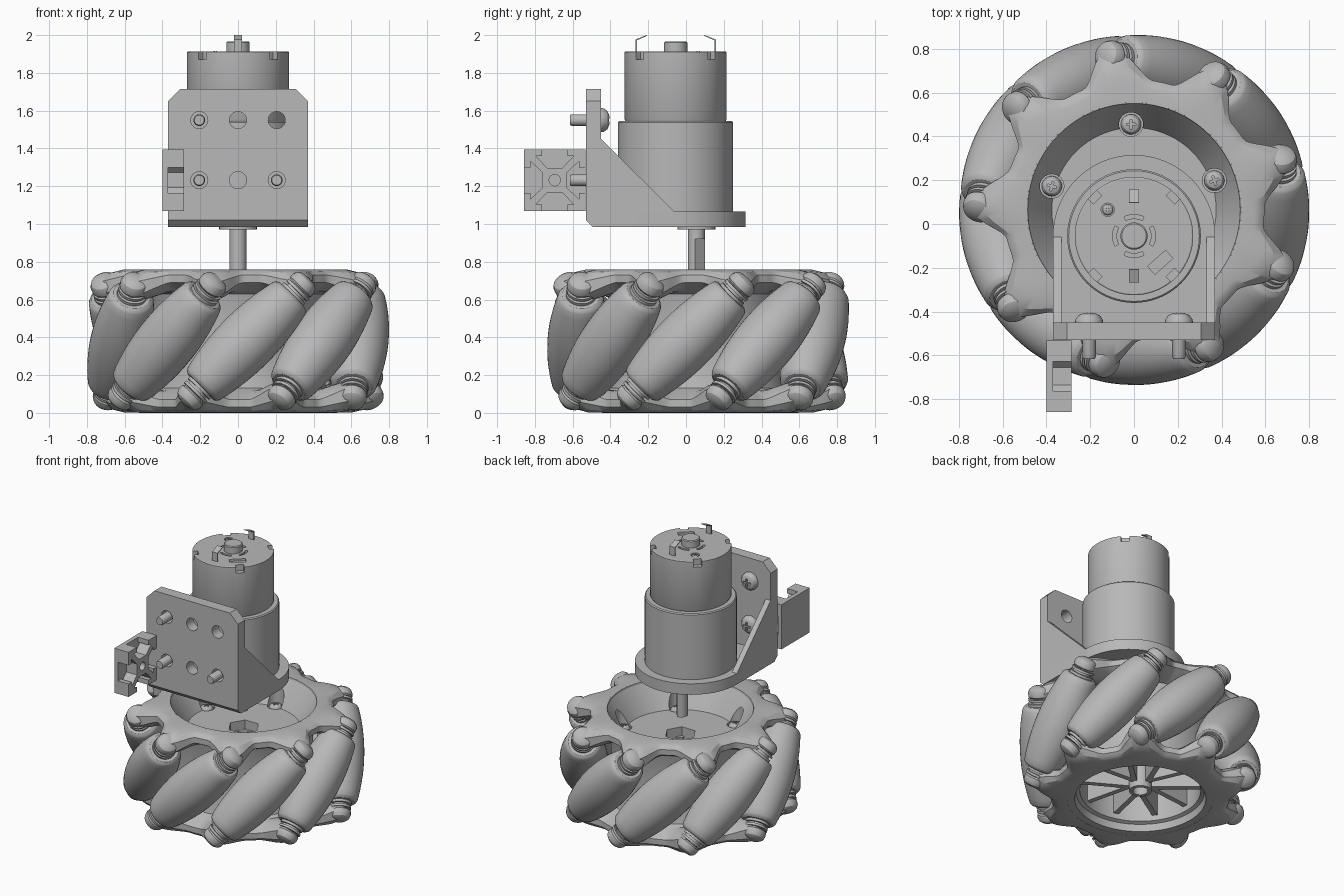
import bpy, bmesh
from math import radians, cos, sin, pi
from mathutils import Matrix, Vector

if "Cube" in bpy.data.objects:
    bpy.data.objects.remove(bpy.data.objects["Cube"], do_unlink=True)

grey = bpy.data.materials.new("plain grey")
grey.use_nodes = True
COLOUR = (0.48, 0.48, 0.48, 1)
grey.diffuse_color = COLOUR
grey.node_tree.nodes["Principled BSDF"].inputs["Base Color"].default_value = COLOUR
parts = []


def add(name, mesh, matrix=Matrix()):
    ob = bpy.data.objects.new(name, mesh)
    bpy.context.collection.objects.link(ob)
    ob.matrix_world = matrix
    parts.append(ob)
    return ob


def finish(name, bm, matrix=Matrix()):
    bmesh.ops.remove_doubles(bm, verts=bm.verts, dist=1e-5)
    bmesh.ops.recalc_face_normals(bm, faces=bm.faces)
    mesh = bpy.data.meshes.new(name)
    bm.to_mesh(mesh)
    bm.free()
    mesh.materials.append(grey)
    return add(name, mesh, matrix)


def sweep(name, section, steps=48, closed=False, matrix=Matrix()):
    """Turn a section of (radius, height) points, or a function of angle, round z."""
    bm = bmesh.new()
    rings = []
    for i in range(steps):
        a = 2 * pi * i / steps
        pts = section(a) if callable(section) else section
        rings.append([bm.verts.new((r * cos(a), r * sin(a), z)) for r, z in pts])
    n = len(rings[0])
    for i in range(steps):
        p, q = rings[i], rings[(i + 1) % steps]
        for j in range(n if closed else n - 1):
            k = (j + 1) % n
            bm.faces.new((p[j], q[j], q[k], p[k]))
    return finish(name, bm, matrix)


def rod(name, r, a, b, matrix=Matrix(), steps=32):
    return sweep(name, [(0, a), (r, a), (r, b), (0, b)], steps, matrix=matrix)


def prism(name, pts, axis, a, b, matrix=Matrix()):
    """Extrude an outline along x, y or z."""
    place = {"X": lambda u, v: (a, u, v), "Y": lambda u, v: (u, a, v),
             "Z": lambda u, v: (u, v, a)}[axis]
    bm = bmesh.new()
    face = bm.faces.new([bm.verts.new(place(u, v)) for u, v in pts])
    out = bmesh.ops.extrude_face_region(bm, geom=[face])
    shift = Vector([(b - a) * (axis == c) for c in "XYZ"])
    bmesh.ops.translate(bm, vec=shift, verts=[v for v in out["geom"] if isinstance(v, bmesh.types.BMVert)])
    return finish(name, bm, matrix)


def box(name, size, matrix):
    bm = bmesh.new()
    bmesh.ops.create_cube(bm, size=1, matrix=Matrix.Diagonal((*size, 1)))
    return finish(name, bm, matrix)


def cut(ob, cutters):
    """Subtract the cutters for good and remove them."""
    for c in cutters:
        mod = ob.modifiers.new("cut", "BOOLEAN")
        mod.operation, mod.solver, mod.object = "DIFFERENCE", "EXACT", c
    bpy.context.view_layer.update()
    deps = bpy.context.evaluated_depsgraph_get()
    mesh = bpy.data.meshes.new_from_object(ob.evaluated_get(deps))
    ob.modifiers.clear()
    ob.data = mesh
    for c in cutters:
        parts.remove(c)
        bpy.data.objects.remove(c, do_unlink=True)


def at(x, y, z):
    return Matrix.Translation((x, y, z))


def turn(deg, axis="Z"):
    return Matrix.Rotation(radians(deg), 4, axis)


def arc(r, start, end, n=40):
    angles = [radians(start + (end - start) * i / n) for i in range(n + 1)]
    return [(r * cos(t), r * sin(t)) for t in angles]


# ---- wheel: nine slanted rollers
COUNT, R, MID, PHASE = 9, 0.64, 0.38, -6
WHEEL = at(0, 0.065, 0)
barrel = [(0.16 - 0.38 * s * s, s) for s in [i * 0.04 for i in range(9)]]
end = [(0.113, 0.333), (0.098, 0.343), (0.08, 0.343), (0.08, 0.36), (0.062, 0.36),
       (0.062, 0.374), (0.078, 0.374), (0.078, 0.39), (0.05, 0.39), (0.05, 0.42), (0, 0.42)]
side = barrel + end
roller = [(r, -s) for r, s in reversed(side[1:])] + side
boss = [(0, .395), (.068, .395), (.076, .405), (.076, .43), (.066, .452), (.045, .466), (0, .472)]
first = mount = None
for i in range(COUNT):
    pose = WHEEL @ turn(PHASE + i * 360 / COUNT) @ at(R, 0, MID) @ turn(-45, "X")
    if first is None:
        first = sweep("roller", roller, 40, matrix=pose)
        mount = sweep("roller_mount", boss, 24, matrix=pose)
    else:
        add("roller", first.data, pose)
        add("roller_mount", mount.data, pose)
    add("roller_mount", mount.data, pose @ turn(180, "X"))


# ---- wheel: lobed side plates, the lower one flipped about a roller centre
def lobed(a):
    d = (a * 180 / pi - 19 + 20) % 40 - 20
    w = max(0, 1 - abs(d) / (14 if d > 0 else 18))
    w = w * w * (3 - 2 * w)
    ro = 0.595 + 0.15 * w
    return [(0.45, 0.62), (0.485, 0.76), (0.55 + 0.06 * w, 0.758), (0.575 + 0.11 * w, 0.75 - 0.01 * w),
            (ro, 0.73 - 0.04 * w), (ro, 0.69 - 0.08 * w), (0.56 + 0.08 * w, 0.67 - 0.07 * w), (0.5, 0.64)]


plate = sweep("upper_side_plate", lobed, 216, True, WHEEL)
flip = turn(PHASE) @ at(0, 0, MID) @ turn(180, "X") @ at(0, 0, -MID) @ turn(-PHASE)
add("lower_side_plate", plate.data, WHEEL @ flip)

# ---- wheel: dished drum with hexagonal socket and screw recesses
drum = sweep("drum", [(0, .5), (0, .575), (.375, .575), (.43, .67), (.49, .76), (.5, .7), (.46, .6),
                      (.46, .16), (.5, .06), (.49, .001), (.435, .001), (.425, .05), (.40, .06), (.40, .5)],
             72, matrix=WHEEL)
SCREWS = [WHEEL @ turn(20 + i * 72) @ at(0.39, 0, 0.56) for i in range(5)]
cut(drum, [rod("hex_cutter", 0.107, 0.45, 0.7, WHEEL, 6)]
    + [rod("recess_cutter", 0.055, 0, 0.3, pose) for pose in SCREWS])

# ---- wheel: hub tube and paired spokes
sweep("hub_tube", [(.05, .06), (.075, .06), (.075, .4), (.12, .42), (.12, .51), (.1, .51), (.1, .44), (.05, .42)],
      32, True, WHEEL)
for i in range(5):
    for off in (-13, 13):
        box("spoke", (0.35, 0.036, 0.41),
            WHEEL @ turn(55 + i * 72) @ at(0.235, off * 0.0065, 0.305) @ turn(off))

# ---- cross-head screws: one shape reused
screw = sweep("screw", [(0, -.165), (.026, -.165), (.031, -.155), (.031, 0), (.064, 0), (.062, .015),
                        (.048, .034), (.025, .044), (0, .046)], 28)
cut(screw, [box("cross_cutter", s, at(0, 0, 0.045)) for s in ((.06, .014, .04), (.014, .0601, .04))])
screw_mesh = screw.data
parts.remove(screw)
bpy.data.objects.remove(screw)
for pose in SCREWS:
    add("wheel_screw", screw_mesh, pose @ Matrix.Scale(0.72, 4))
for x, z in ((-.205, 1.55), (-.205, 1.232), (.205, 1.232)):
    add("bracket_screw", screw_mesh, at(x, -0.45, z) @ turn(-90, "X"))

# ---- bracket
CY = -0.055
rim = [(x, y + CY) for x, y in arc(.37, 0, 180)]
prism("bracket_base", rim + [(-.37, -.45), (.37, -.45)], "Z", .985, 1.065)
back = prism("bracket_upright", [(-.37, .985), (.37, .985), (.37, 1.65), (.305, 1.715), (-.305, 1.715), (-.37, 1.65)],
             "Y", -.53, -.45)
holes = [rod("hole_cutter", 0.045, -0.2, 0.2, at(x, -0.49, z) @ turn(90, "X"))
         for x in (-.205, 0, .205) for z in (1.55, 1.232)]
cut(back, holes + [box("edge_cutter", (1, .05, .05), at(0, -.53, .985) @ turn(45, "X"))])
for s in (-1, 1):
    prism("bracket_gusset", [(-.45, 1.065), (-.06, 1.065), (-.45, 1.45)], "X", s * .33, s * .37)

# ---- slotted rail offcut with closed end
RY, RZ, h = -.695, 1.232, 0.163
slot = [(-h, h), (-.068, h), (-.068, .128), (-.10, .128), (-.04, .065)]
slot += [(-u, v) for u, v in reversed(slot[1:])]
outline = []
for k in range(4):
    c, s = round(cos(k * pi / 2)), round(sin(k * pi / 2))
    outline += [(RY + u * c + v * s, RZ - u * s + v * c) for u, v in slot]
rail = prism("slotted_rail", outline, "X", -.37, -.285)
cut(rail, [rod("bore_cutter", .03, -.2, .2, at(-.33, RY, RZ) @ turn(90, "Y"))])
prism("rail_end", [(RY - h, RZ - h), (RY + h, RZ - h), (RY + h, RZ + h), (RY - h, RZ + h)], "X", -.4, -.37)

# ---- motor and gearbox
MOTOR = at(0, CY, 0)
sweep("gearbox", [(0, 1.06), (.305, 1.06), (.305, 1.538), (.298, 1.545), (0, 1.545)], 72, matrix=MOTOR)
can = sweep("motor_can", [(0, 1.54), (.262, 1.54), (.27, 1.555), (.27, 1.91), (.264, 1.914), (0, 1.914)], 72, matrix=MOTOR)
vent = arc(.098, -28, 28, 10) + arc(.08, 28, -28, 10)
cutters = []
for k in range(4):
    cutters.append(box("notch_cutter", (.05, .055, .1), MOTOR @ turn(45 + 90 * k) @ at(.26, 0, 1.92)))
    cutters.append(prism("vent_cutter", vent, "Z", 1.89, 1.95, MOTOR @ turn(90 * k)))
cutters.append(box("window_cutter", (.11, .05, .03), MOTOR @ at(.12, -.12, 1.914) @ turn(42)))
cutters.append(rod("pit_cutter", .03, 1.9, 1.95, MOTOR @ at(-.12, .12, 0)))
cut(can, cutters)
add("motor_screw", screw_mesh, MOTOR @ at(-.12, .12, 1.897) @ Matrix.Scale(0.4, 4))
sweep("rear_bearing", [(0, 1.9), (.062, 1.9), (.062, 1.96), (.056, 1.966), (0, 1.966)], 32, matrix=MOTOR)
for s in (-1, 1):
    path = [(.205, 1.9), (.205, 1.972), (.15, 1.997), (.153, 2.0), (.213, 1.977), (.213, 1.9)]
    prism("terminal", [(CY + s * y, z) for y, z in path], "X", -.022, .022)

# ---- output shaft with a flat
AXLE = at(0, 0.055, 0)
rod("shaft_collar", .1, .972, .99, AXLE)
shaft = rod("output_shaft", .045, .71, .98, AXLE)
cut(shaft, [box("flat_cutter", (.05, .2, .4), AXLE @ turn(40) @ at(.055, 0, .72))])

# ---- smooth shading with sharp edges kept
for ob in bpy.context.view_layer.objects:
    ob.select_set(ob in parts)
bpy.context.view_layer.objects.active = parts[0]
bpy.ops.object.shade_smooth_by_angle(angle=radians(30))
